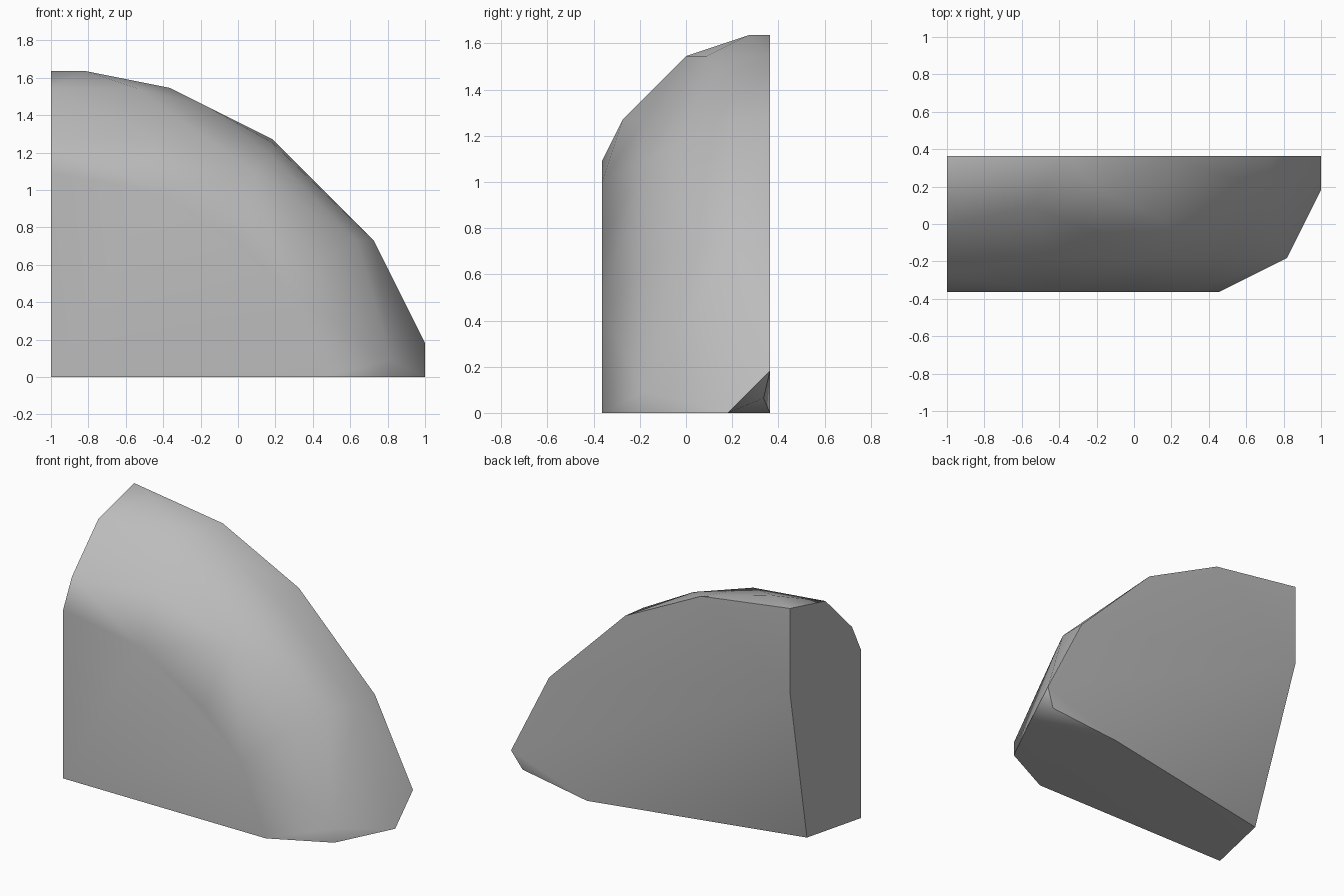
import bpy
import bmesh
from math import radians

cube = bpy.data.objects.get("Cube")
if cube:
    bpy.data.objects.remove(cube, do_unlink=True)

CELL = 1 / 11  # size of one grid step

# Cross-sections of the boulder: depth -> (x, z) outline points, in grid steps
sections = {
    4: [(-11, 18), (-11, 12), (-4, 17), (2, 14), (8, 8), (11, 2), (5, 0)],
    3.7: [(10.3, .7)],
    3: [(-9, 18)],
    2: [(-2, 16), (2, 13.8), (8, 8), (11, 0)],
    1: [(-6, 17)],
    .8: [(-10.1, .2)],
    0: [(-11, 17), (2, 13), (7, 8)],
    -2: [(-5, 14), (1, 12), (5.5, 7), (9, 1), (9, 0)],
    -3: [(-11, 14)],
    -4: [(-11, 12), (-11, 0), (-5, 11), (0, 8), (3, 5), (5, 0)],
}


def make_material(name, value):
    material = bpy.data.materials.new(name)
    material.use_nodes = True
    colour = (value, value, value, 1)
    material.diffuse_color = colour
    material.node_tree.nodes["Principled BSDF"].inputs["Base Color"].default_value = colour
    return material


def hull_object(name, layers, material):
    """Wrap a convex skin around the section points and merge its flat areas."""
    bm = bmesh.new()
    for depth, outline in layers.items():
        for x, z in outline:
            bm.verts.new((x * CELL, depth * CELL, z * CELL))
    bmesh.ops.convex_hull(bm, input=bm.verts[:])
    loose = [v for v in bm.verts if not v.link_faces]
    bmesh.ops.delete(bm, geom=loose, context="VERTS")
    bmesh.ops.dissolve_limit(bm, angle_limit=radians(1),
                             verts=bm.verts[:], edges=bm.edges[:])
    bmesh.ops.recalc_face_normals(bm, faces=bm.faces[:])
    mesh = bpy.data.meshes.new(name)
    bm.to_mesh(mesh)
    bm.free()
    mesh.materials.append(material)
    obj = bpy.data.objects.new(name, mesh)
    bpy.context.collection.objects.link(obj)
    return obj


# Boulder with a rounded front and flat cut back, side and base
boulder = hull_object("boulder", sections, make_material("stone_grey", .5))

# Soft shading over the dome, crisp edges around the cut sides
bpy.ops.object.select_all(action="DESELECT")
boulder.select_set(True)
bpy.context.view_layer.objects.active = boulder
bpy.ops.object.shade_smooth_by_angle(angle=radians(45))
weighted = boulder.modifiers.new("even_shading", "WEIGHTED_NORMAL")
weighted.keep_sharp = True
